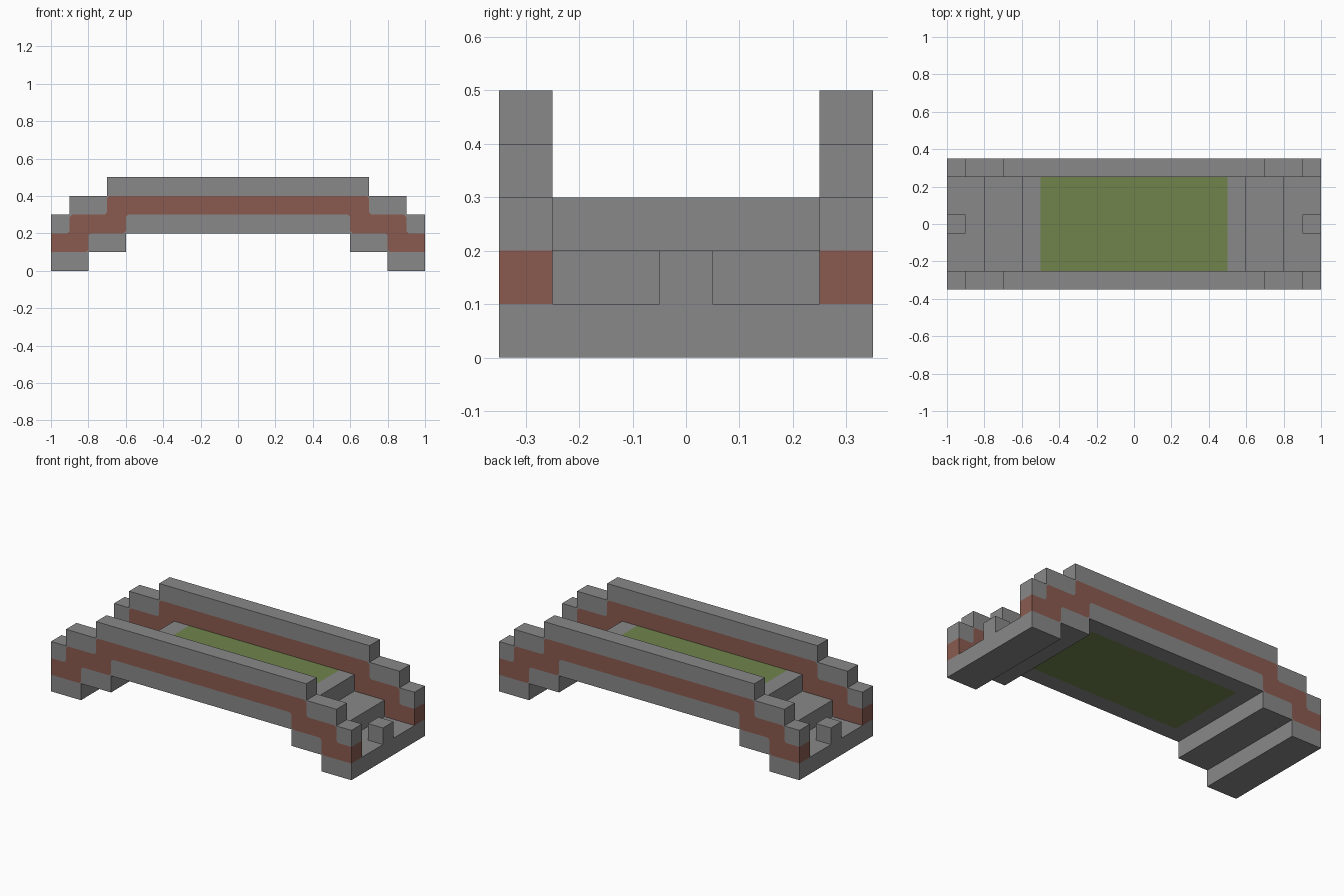
import bpy
import bmesh

cube = bpy.data.objects.get("Cube")
if cube:
    bpy.data.objects.remove(cube, do_unlink=True)


def make_material(name, rgb):
    mat = bpy.data.materials.new(name)
    mat.use_nodes = True
    colour = (*rgb, 1)
    mat.diffuse_color = colour
    mat.node_tree.nodes["Principled BSDF"].inputs["Base Color"].default_value = colour
    return mat


stone = make_material("grey stone", (0.25, 0.25, 0.25))
brick = make_material("red brick", (0.255, 0.105, 0.08))
grass = make_material("green grass", (0.165, 0.23, 0.073))


def add_object(name, bm, materials):
    bmesh.ops.recalc_face_normals(bm, faces=bm.faces)
    mesh = bpy.data.meshes.new(name)
    bm.to_mesh(mesh)
    bm.free()
    for mat in materials:
        mesh.materials.append(mat)
    obj = bpy.data.objects.new(name, mesh)
    bpy.context.collection.objects.link(obj)
    return obj


def box_bmesh(x0, x1, y0, y1, z0, z1):
    bm = bmesh.new()
    bmesh.ops.create_cube(bm, size=1)
    for v in bm.verts:
        v.co.x = x1 if v.co.x > 0 else x0
        v.co.y = y1 if v.co.y > 0 else y0
        v.co.z = z1 if v.co.z > 0 else z0
    return bm


def step_line(outer, inner, z, cut=0.0):
    """Stepped line rising to the middle, mirrored in x, with optional cut corners."""
    half = [(-1, z)]
    for x in (-outer, -inner):
        if cut:
            half += [(x - cut, z), (x, z + cut), (x, z + 0.1 - cut), (x + cut, z + 0.1)]
        else:
            half += [(x, z), (x, z + 0.1)]
        z += 0.1
    return half + [(-x, h) for x, h in reversed(half)]


# Side walls: stone base, brick band and stone coping between four stepped lines
def build_wall(name, y0, y1):
    bm = bmesh.new()
    lines = [step_line(0.8, 0.6, 0), step_line(0.8, 0.6, 0.1, 0.012),
             step_line(0.9, 0.7, 0.2, 0.012), step_line(0.9, 0.7, 0.3)]
    rows = [[bm.verts.new((x, y0, z)) for x, z in line] for line in lines]
    for i in range(3):
        face = bm.faces.new(rows[i] + rows[i + 1][::-1])
        face.material_index = 1 if i == 1 else 0
    sheet = bm.faces[:]
    back = bmesh.ops.extrude_face_region(bm, geom=sheet, use_keep_orig=True)["geom"]
    for v in back:
        if isinstance(v, bmesh.types.BMVert):
            v.co.y = y1
    # Rim faces are stone except the ends of the brick band
    bm.normal_update()
    for f in bm.faces:
        if abs(f.normal.y) < 0.5:
            c = f.calc_center_median()
            f.material_index = 1 if abs(c.x) > 0.99 and 0.1 < c.z < 0.2 else 0
    add_object(name, bm, [stone, brick])


build_wall("right_parapet_wall", -0.35, -0.25)
build_wall("left_parapet_wall", 0.25, 0.35)

# Middle of the deck, with grass between two stone landings
bm = box_bmesh(-0.6, 0.6, -0.25, 0.25, 0.2, 0.3)
for x in (-0.5, 0.5):
    bmesh.ops.bisect_plane(bm, geom=bm.verts[:] + bm.edges[:] + bm.faces[:],
                           plane_co=(x, 0, 0), plane_no=(1, 0, 0))
for f in bm.faces:
    f.material_index = 1 if abs(f.calc_center_median().x) < 0.49 else 0
add_object("deck", bm, [stone, grass])

# Steps and a short post at each end
for side, s in (("left", 1), ("right", -1)):
    for part, near, far, half_width, z in (("upper_step", 0.6, 0.8, 0.25, 0.1),
                                           ("lower_step", 0.8, 1.0, 0.25, 0.0),
                                           ("post", 0.9, 1.0, 0.05, 0.1)):
        x0, x1 = sorted((s * near, s * far))
        bm = box_bmesh(x0, x1, -half_width, half_width, z, z + 0.1)
        add_object(f"{side}_{part}", bm, [stone])
